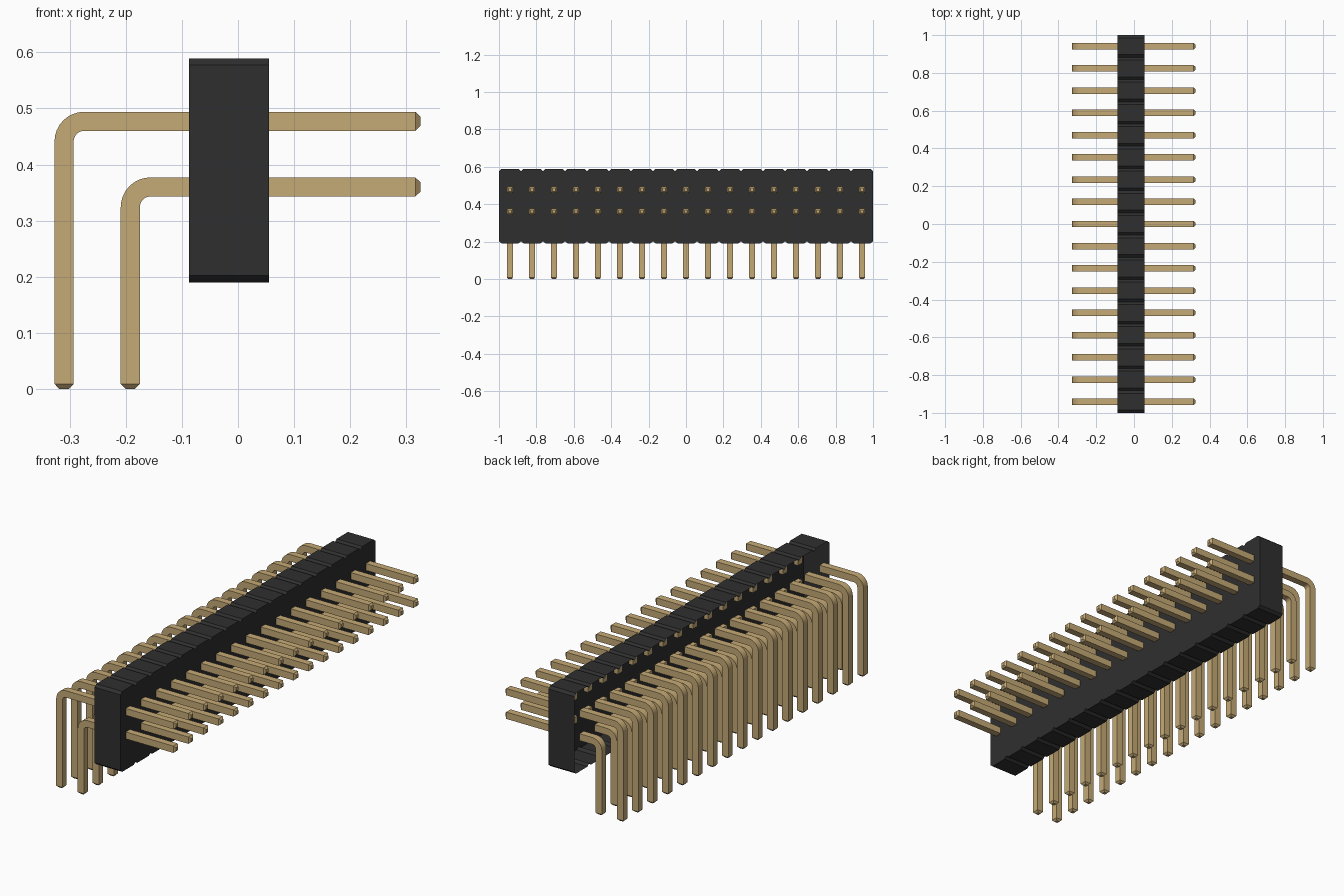
import bpy, bmesh, math
from mathutils import Vector

cube = bpy.data.objects.get("Cube")
if cube:
    bpy.data.objects.remove(cube, do_unlink=True)

COUNT = 17
PITCH = 2 / COUNT
HALF = 0.017                      # half the pin thickness
X_BACK, X_FRONT = -0.087, 0.055   # housing depth
Z_LOW, Z_HIGH = 0.19, 0.589       # housing height
ROWS = {"upper": (0.477, -0.31), "lower": (0.36, -0.192)}  # pin height, leg x


def make_material(name, color):
    mat = bpy.data.materials.new(name)
    mat.use_nodes = True
    mat.diffuse_color = color
    bsdf = next(n for n in mat.node_tree.nodes if n.type == 'BSDF_PRINCIPLED')
    bsdf.inputs["Base Color"].default_value = color
    return mat


BLACK = make_material("black plastic", (0.028, 0.028, 0.028, 1))
GOLD = make_material("dull gold", (0.56, 0.40, 0.18, 1))


def make_object(name, bm, mat):
    bmesh.ops.recalc_face_normals(bm, faces=bm.faces)
    mesh = bpy.data.meshes.new(name)
    bm.to_mesh(mesh)
    bm.free()
    mesh.materials.append(mat)
    obj = bpy.data.objects.new(name, mesh)
    bpy.context.collection.objects.link(obj)
    return obj


def sweep_pin(name, stations):
    """Sweep a square along stations of (x, z, direction angle, scale), then repeat it along y."""
    bm = bmesh.new()
    rings = []
    for x, z, angle, scale in stations:
        side = Vector((-math.sin(angle), 0, math.cos(angle)))
        h = HALF * scale
        ring = []
        for a, b in ((-1, -1), (1, -1), (1, 1), (-1, 1)):
            ring.append(bm.verts.new(Vector((x, a * h, z)) + side * b * h))
        rings.append(ring)
    for r0, r1 in zip(rings, rings[1:]):
        for i in range(4):
            j = (i + 1) % 4
            bm.faces.new((r0[i], r0[j], r1[j], r1[i]))
    bm.faces.new(rings[0])
    bm.faces.new(rings[-1])
    obj = make_object(name, bm, GOLD)
    obj.location.y = -1 + PITCH / 2
    array = obj.modifiers.new("row", 'ARRAY')
    array.count = COUNT
    array.use_relative_offset = False
    array.use_constant_offset = True
    array.constant_offset_displace = (0, PITCH, 0)
    bpy.ops.object.select_all(action='DESELECT')
    obj.select_set(True)
    bpy.context.view_layer.objects.active = obj
    bpy.ops.object.shade_smooth_by_angle(angle=math.radians(25))
    return obj


# Housing: a chamfered block per pin position, open at the back
c, d = 0.014, 0.012
top = []
for i in range(COUNT):
    y0 = -1 + i * PITCH
    y1 = y0 + PITCH
    if i == 0:
        top.append((y0, Z_HIGH - d))
    top += [(y0 + c, Z_HIGH), (y1 - c, Z_HIGH), (y1, Z_HIGH - d)]
bottom = [(y, Z_LOW + Z_HIGH - z) for y, z in reversed(top)]
outline = top + bottom
bm = bmesh.new()
front = [bm.verts.new((X_FRONT, y, z)) for y, z in outline]
back = [bm.verts.new((X_BACK, y, z)) for y, z in outline]
bm.faces.new(front)
for i in range(len(outline)):
    j = (i + 1) % len(outline)
    bm.faces.new((front[i], front[j], back[j], back[i]))
make_object("housing", bm, BLACK)

# Pins: straight contacts at the front, bent legs at the back
BEND = 0.036
for row, (z, leg_x) in ROWS.items():
    sweep_pin(row + "_contact_pins", [
        (0.032, z, 0, 1), (0.316, z, 0, 1), (0.325, z, 0, 0.5)])
    stations = [(X_BACK + 0.001, z, math.pi, 1)]
    for k in range(9):
        t = math.pi / 2 * k / 8
        stations.append((leg_x + BEND - BEND * math.sin(t),
                         z - BEND + BEND * math.cos(t), math.pi + t, 1))
    stations += [(leg_x, 0.009, 1.5 * math.pi, 1), (leg_x, 0, 1.5 * math.pi, 0.5)]
    sweep_pin(row + "_bent_legs", stations)
